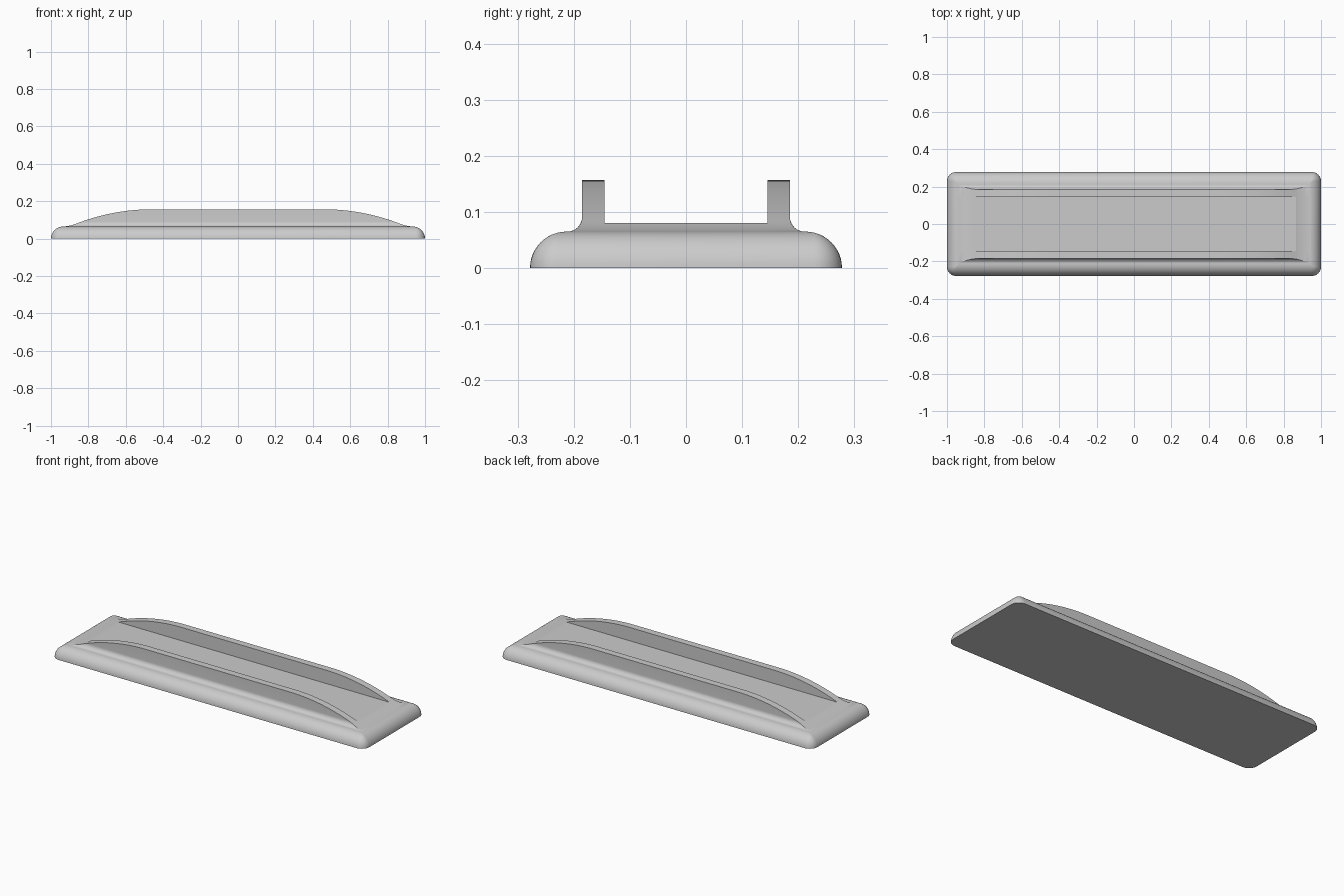
import bpy, bmesh, math

if "Cube" in bpy.data.objects:
    bpy.data.objects.remove(bpy.data.objects["Cube"])

BASE_H, FLOOR_Z, RAIL_Z = 0.065, 0.08, 0.157
HALF_X, HALF_Y = 1.0, 0.278
RAIL_OUT, RAIL_IN, FILLET = 0.185, 0.145, 0.026

grey = bpy.data.materials.new("plain grey")
grey.diffuse_color = (0.6, 0.6, 0.6, 1)
grey.use_nodes = True
grey.node_tree.nodes["Principled BSDF"].inputs["Base Color"].default_value = grey.diffuse_color


def loft(name, rings, closed, angle):
    """Skin equal-length point rings; a closed loft also gets end caps."""
    bm = bmesh.new()
    rows = [[bm.verts.new(p) for p in ring] for ring in rings]
    n = len(rows[0])
    for a, b in zip(rows, rows[1:]):
        for i in range(n if closed else n - 1):
            j = (i + 1) % n
            bm.faces.new((a[i], a[j], b[j], b[i]))
    if closed:
        bm.faces.new(rows[0][::-1])
        bm.faces.new(rows[-1])
    bmesh.ops.remove_doubles(bm, verts=bm.verts, dist=1e-5)
    bmesh.ops.recalc_face_normals(bm, faces=bm.faces)
    mesh = bpy.data.meshes.new(name)
    bm.to_mesh(mesh)
    bm.free()
    mesh.materials.append(grey)
    obj = bpy.data.objects.new(name, mesh)
    bpy.context.collection.objects.link(obj)
    bpy.ops.object.select_all(action='DESELECT')
    obj.select_set(True)
    bpy.context.view_layer.objects.active = obj
    bpy.ops.object.shade_smooth_by_angle(angle=math.radians(angle))
    return obj


def rounded_rect(inset, z, corner=0.05, steps=8):
    r = max(corner - inset, 0.002)
    cx, cy = HALF_X - inset - r, HALF_Y - inset - r
    ring = []
    for q, (sx, sy) in enumerate(((1, 1), (-1, 1), (-1, -1), (1, -1))):
        for k in range(steps + 1):
            a = math.pi / 2 * (q + k / steps)
            ring.append((sx * cx + r * math.cos(a), sy * cy + r * math.sin(a), z))
    return ring


# Base plate with a quarter-round upper edge
rings = []
for k in range(13):
    a = math.pi / 2 * k / 12
    rings.append(rounded_rect(BASE_H * (1 - math.cos(a)), BASE_H * math.sin(a)))
loft("base_plate", rings, True, 30)

# Lengthwise profile: flat middle, long arc, small run-out onto the base
half = []
for k in range(25):
    t = k / 24
    x = 0.46 + 0.405 * t
    radius = 1.104
    half.append((x, RAIL_Z - radius + math.sqrt(radius ** 2 - (x - 0.46) ** 2)))
half[-1] = (0.865, FLOOR_Z)
for k in range(1, 9):
    t = k / 8
    x = 0.865 * (1 - t) ** 2 + 2 * 0.9055 * t * (1 - t) + 0.945 * t * t
    half.append((x, BASE_H + (FLOOR_Z - BASE_H) * (1 - t) ** 2))
profile = [(-x, z) for x, z in reversed(half)] + half


def section(x, h):
    """Cross-section: concave outer fillet, rail wall, rail top, recessed floor."""
    rise = min(h - BASE_H, FILLET)
    end = math.acos(max(0, min(1, 1 - rise / FILLET)))
    side = []
    for k in range(11):
        a = end * k / 10
        side.append((RAIL_OUT + FILLET * (1 - math.sin(a)),
                     BASE_H + FILLET * (1 - math.cos(a))))
    side += [(side[-1][0], h), (RAIL_IN, h), (RAIL_IN, min(h, FLOOR_Z))]
    return [(x, -y, z) for y, z in side] + [(x, y, z) for y, z in reversed(side)]


# Twin rails with the recessed floor between them
loft("rails_and_floor", [section(x, z) for x, z in profile], False, 15)
